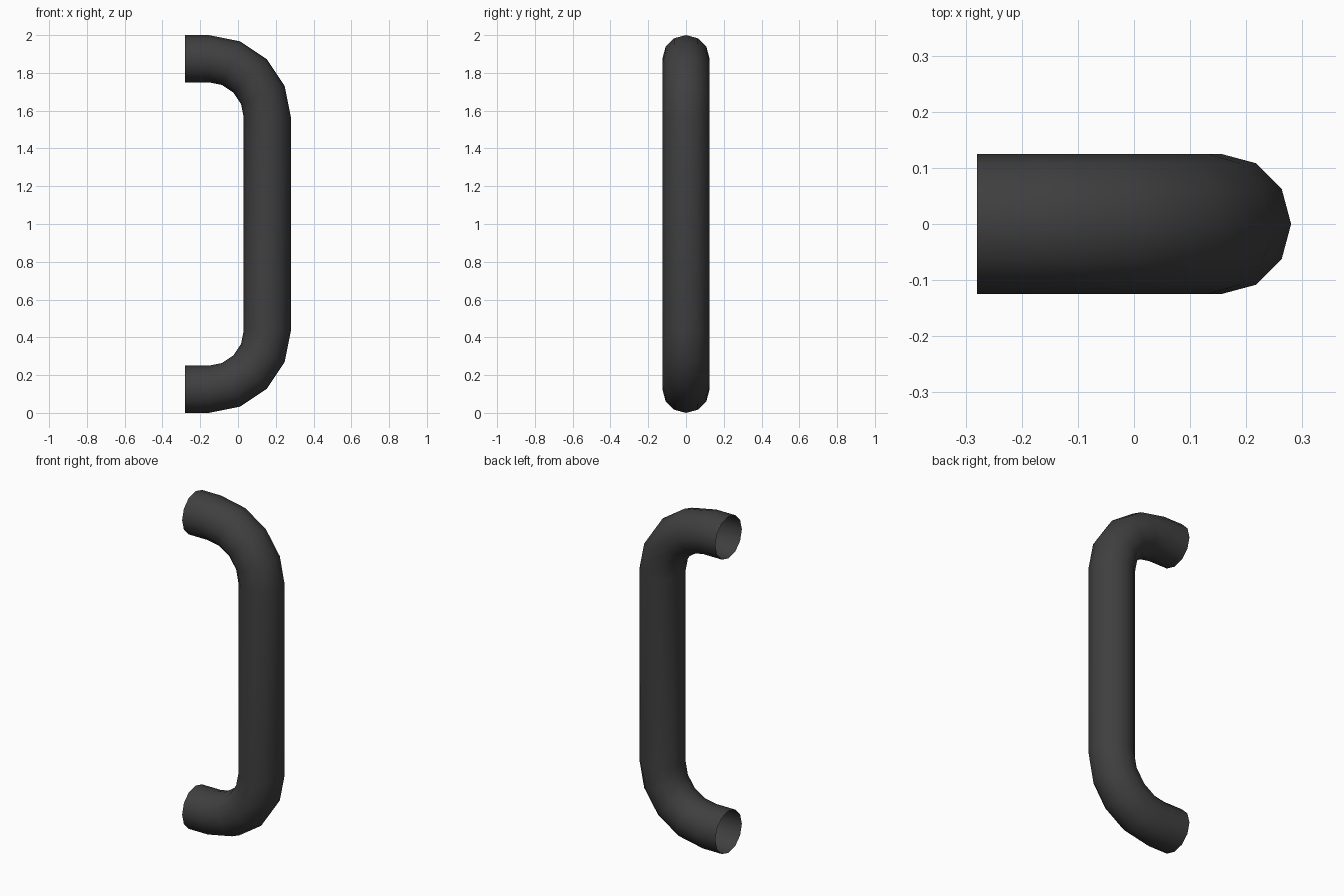
import bpy
import bmesh
from math import pi, radians
from mathutils import Matrix, Vector

cube = bpy.data.objects.get("Cube")
if cube:
    bpy.data.objects.remove(cube, do_unlink=True)

# Tube dimensions
TUBE_R, BEND_R = 0.125, 0.31
END_X, BEND_X = -0.28, -0.155
TOP_Z, LOW_Z = 1.565, 0.435
SIDES, BEND_STEPS = 12, 4

bm = bmesh.new()


def straight(edges, offset):
    """Extrude the open ring along a straight run."""
    geom = bmesh.ops.extrude_edge_only(bm, edges=edges)["geom"]
    verts = [g for g in geom if isinstance(g, bmesh.types.BMVert)]
    bmesh.ops.translate(bm, verts=verts, vec=offset)
    return [g for g in geom if isinstance(g, bmesh.types.BMEdge)
            and all(v in verts for v in g.verts)]


def bend(edges, z):
    """Sweep the open ring through a quarter turn."""
    geom = bmesh.ops.spin(bm, geom=edges, cent=(BEND_X, 0, z), axis=(0, 1, 0),
                          angle=pi / 2, steps=BEND_STEPS)["geom_last"]
    return [g for g in geom if isinstance(g, bmesh.types.BMEdge)]


# Open ring at the upper end, swept down to the lower end
bmesh.ops.create_circle(
    bm, segments=SIDES, radius=TUBE_R,
    matrix=Matrix.Translation((END_X, 0, TOP_Z + BEND_R)) @ Matrix.Rotation(pi / 2, 4, 'Y'))
ring = straight(bm.edges[:], Vector((BEND_X - END_X, 0, 0)))
ring = bend(ring, TOP_Z)
ring = straight(ring, Vector((0, 0, LOW_Z - TOP_Z)))
ring = bend(ring, LOW_Z)
straight(ring, Vector((END_X - BEND_X, 0, 0)))
bmesh.ops.remove_doubles(bm, verts=bm.verts[:], dist=0.0001)
bmesh.ops.recalc_face_normals(bm, faces=bm.faces[:])

mesh = bpy.data.meshes.new("pull_handle")
bm.to_mesh(mesh)
bm.free()
handle = bpy.data.objects.new("pull_handle", mesh)
bpy.context.collection.objects.link(handle)

# Dark grey finish
grey = bpy.data.materials.new("dark_grey")
grey.use_nodes = True
colour = (0.05, 0.05, 0.05, 1)
grey.diffuse_color = colour
grey.node_tree.nodes["Principled BSDF"].inputs["Base Color"].default_value = colour
mesh.materials.append(grey)

bpy.context.view_layer.objects.active = handle
handle.select_set(True)
bpy.ops.object.shade_smooth_by_angle(angle=radians(40))
